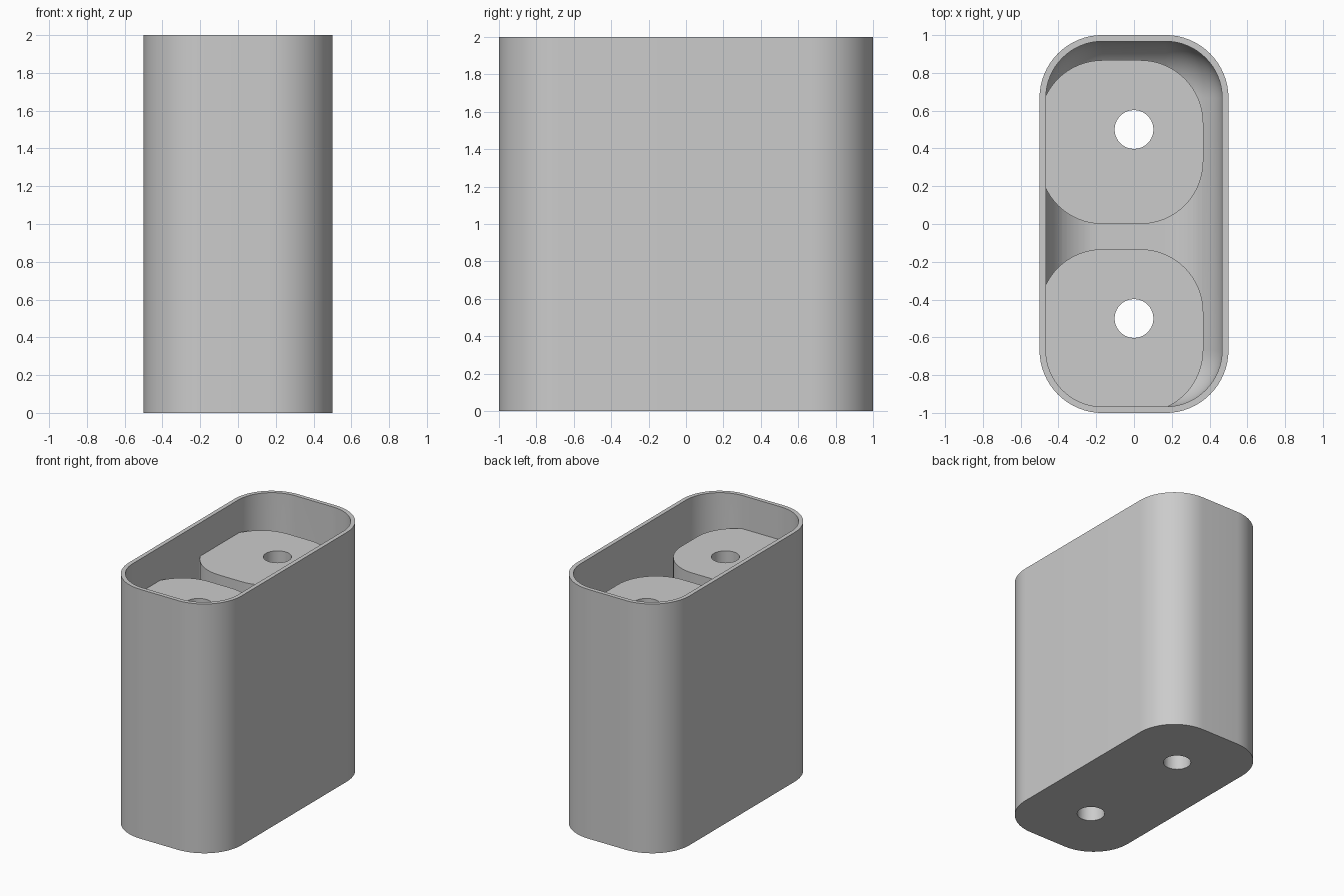
import bpy, bmesh, math

if "Cube" in bpy.data.objects:
    bpy.data.objects.remove(bpy.data.objects["Cube"], do_unlink=True)

UNIT = 1 / 15            # design module
WALL = UNIT / 2
RADIUS = 5 * UNIT        # vertical corner radius
SEG = 16

grey = bpy.data.materials.new("light_grey")
grey.use_nodes = True
grey.diffuse_color = (0.6, 0.6, 0.6, 1)
grey.node_tree.nodes["Principled BSDF"].inputs["Base Color"].default_value = (0.6, 0.6, 0.6, 1)


def outline(half_x, half_y, r):
    """Counter-clockwise rounded rectangle."""
    points = []
    corners = [(1, 1), (-1, 1), (-1, -1), (1, -1)]
    for quarter, (sx, sy) in enumerate(corners):
        for i in range(SEG + 1):
            a = (quarter + i / SEG) * math.pi / 2
            points.append((sx * (half_x - r) + r * math.cos(a),
                           sy * (half_y - r) + r * math.sin(a)))
    return points


def loft(name, layers, centre=(0, 0)):
    """Closed solid through layers of (outline, height), bottom to top."""
    bm = bmesh.new()
    rings = [[bm.verts.new((x + centre[0], y + centre[1], z)) for x, y in pts]
             for pts, z in layers]
    for low, high in zip(rings, rings[1:]):
        n = len(low)
        for i in range(n):
            j = (i + 1) % n
            bm.faces.new((low[i], low[j], high[j], high[i]))
    bm.faces.new(rings[0][::-1])
    bm.faces.new(rings[-1])
    mesh = bpy.data.meshes.new(name)
    bm.to_mesh(mesh)
    bm.free()
    mesh.materials.append(grey)
    obj = bpy.data.objects.new(name, mesh)
    bpy.context.collection.objects.link(obj)
    return obj


def subtract(target, cutter):
    """Cut one solid from another and discard the cutter."""
    cutter.hide_render = True
    mod = target.modifiers.new("cut", 'BOOLEAN')
    mod.operation = 'DIFFERENCE'
    mod.solver = 'EXACT'
    mod.object = cutter
    bpy.context.view_layer.objects.active = target
    bpy.ops.object.modifier_apply(modifier=mod.name)
    bpy.data.objects.remove(cutter, do_unlink=True)


# Outer case
body_pts = outline(0.5, 1, RADIUS)
case = loft("case", [(body_pts, 0), (body_pts, 2)])

# Cavity with a rounded floor edge
inner_r = RADIUS - WALL
fillet = inner_r - 0.01
layers = []
for k in range(SEG + 1):
    a = k / SEG * math.pi / 2
    inset = fillet * (1 - math.sin(a))
    layers.append((outline(0.5 - WALL - inset, 1 - WALL - inset, inner_r - inset),
                   WALL + fillet * (1 - math.cos(a))))
layers.append((layers[-1][0], 2.2))
cavity = loft("cavity_cutter", layers)

# Two inner pillars, left standing in the cavity
half = 6.5 * UNIT
pillar_pts = outline(half, half, RADIUS)
for y in (half, half - 1):
    pillar = loft("pillar", [(pillar_pts, -0.1), (pillar_pts, 2 - 4 * UNIT)],
                  (half - 0.5, y))
    pillar.location.x = 0
    # shift so the pillar meets the right-hand wall
    for v in pillar.data.vertices:
        v.co.x += 0.0
    subtract(cavity, pillar)
subtract(case, cavity)

# Vertical through holes
hole_pts = outline(0.1025, 0.1025, 0.1024)
for y in (-0.5, 0.5):
    subtract(case, loft("hole_cutter", [(hole_pts, -0.2), (hole_pts, 2.2)], (0, y)))

# Smooth walls, crisp rims
bpy.ops.object.select_all(action='DESELECT')
case.select_set(True)
bpy.context.view_layer.objects.active = case
bpy.ops.object.shade_smooth_by_angle(angle=math.radians(30))
